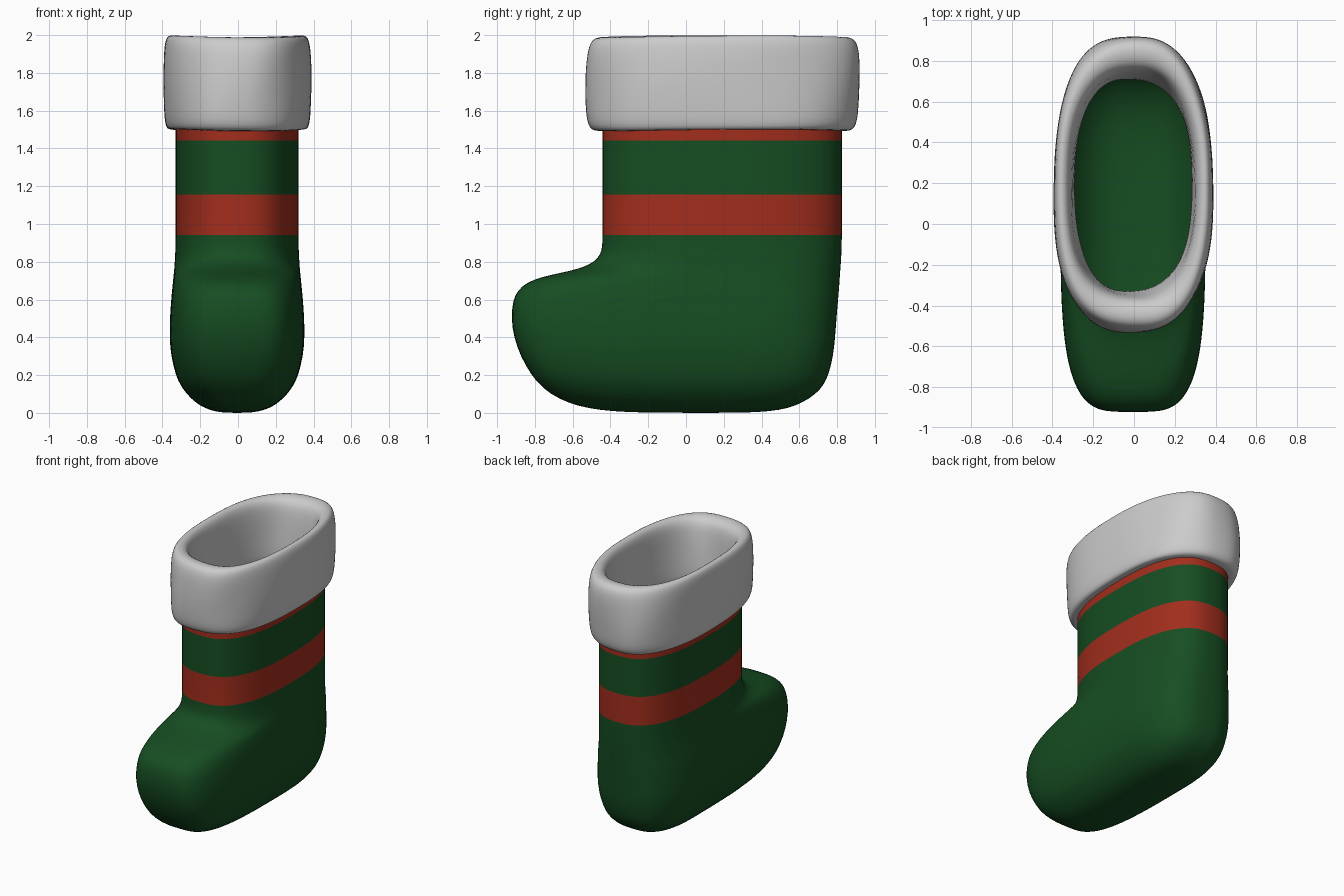
import bpy, bmesh, math

if "Cube" in bpy.data.objects:
    bpy.data.objects.remove(bpy.data.objects["Cube"])

SEG = 64
CX, CY = -0.005, 0.19


def spow(v, p):
    return math.copysign(abs(v) ** p, v)


def ring(bm, z, w, front, back, n_front, n_back, wobble=None):
    """Horizontal egg-shaped ring with separate front and back roundness."""
    verts = []
    for i in range(SEG):
        a = 2 * math.pi * i / SEG
        c, s = math.cos(a), math.sin(a)
        n, length = (n_back, back - CY) if s > 0 else (n_front, CY - front)
        x, y, dz = w * spow(c, 2 / n), length * spow(s, 2 / n), 0
        if wobble:
            k, dz = wobble(a, z)
            x, y = x * k, y * k
        verts.append(bm.verts.new((CX + x, CY + y, z + dz)))
    return verts


def bridge(bm, a, b, mat=0):
    for i in range(SEG):
        j = (i + 1) % SEG
        f = bm.faces.new((a[i], a[j], b[j], b[i]))
        f.material_index = mat


def finish(name, bm, mats=()):
    bmesh.ops.recalc_face_normals(bm, faces=bm.faces)
    for f in bm.faces:
        f.smooth = True
    me = bpy.data.meshes.new(name)
    bm.to_mesh(me)
    bm.free()
    ob = bpy.data.objects.new(name, me)
    bpy.context.collection.objects.link(ob)
    for m in mats:
        me.materials.append(m)
    sub = ob.modifiers.new("smooth", 'SUBSURF')
    sub.levels = sub.render_levels = 1


def material(name, color):
    m = bpy.data.materials.new(name)
    m.diffuse_color = color
    m.use_nodes = True
    m.node_tree.nodes["Principled BSDF"].inputs["Base Color"].default_value = m.diffuse_color
    return m


green = material("green_knit", (0.008, 0.075, 0.016, 1))
red = material("red_knit", (0.36, 0.027, 0.012, 1))

# Boot: z, half width, toe y, heel y, toe roundness, heel roundness
sections = [
    (0.000, .06, -.20, .30, 2.5, 2.5), (0.008, .12, -.40, .45, 2.8, 2.6),
    (0.025, .17, -.52, .54, 3.0, 2.7), (0.05, .215, -.62, .61, 3.2, 2.8),
    (0.10, .268, -.72, .69, 3.5, 2.8), (0.15, .302, -.775, .73, 3.7, 2.8),
    (0.20, .325, -.82, .755, 3.9, 2.8), (0.30, .350, -.877, .78, 4, 2.8),
    (0.40, .358, -.912, .79, 4, 2.8), (0.50, .356, -.927, .797, 4, 2.7),
    (0.60, .349, -.917, .806, 3.8, 2.7), (0.65, .344, -.89, .81, 3.5, 2.6),
    (0.69, .340, -.845, .813, 3.2, 2.6), (0.72, .337, -.765, .815, 3.0, 2.6),
    (0.74, .335, -.67, .816, 2.8, 2.6), (0.76, .333, -.58, .818, 2.7, 2.6),
    (0.785, .331, -.51, .82, 2.6, 2.6), (0.82, .329, -.465, .822, 2.6, 2.6),
    (0.86, .327, -.446, .824, 2.6, 2.6),
] + [(z, .325, -.442, .826, 2.6, 2.6) for z in (.91, 1.145, 1.45, 1.7)]
bm = bmesh.new()
prev = ring(bm, *sections[0])
bm.faces.new(prev)
for low, high in zip(sections, sections[1:]):
    cur = ring(bm, *high)
    bridge(bm, prev, cur, 1 if low[0] in (.91, 1.45) else 0)
    prev = cur
finish("boot", bm, (green, red))


# Fluffy cuff: closed loop of (0 inner .. 1 outer, z), slightly uneven
def fluff(a, z):
    k = 1 + .010 * math.sin(3 * a + 5 * z) + .006 * math.sin(5 * a - 9 * z)
    return k, .005 * math.sin(2 * a + 1)


profile = [(.70, 1.497), (.82, 1.502), (.92, 1.53), (.965, 1.59), (.99, 1.68),
           (1.0, 1.76), (.99, 1.84), (.965, 1.91), (.90, 1.965), (.78, 1.99),
           (.60, 1.995), (.40, 1.985), (.26, 1.96), (.17, 1.91), (.10, 1.80),
           (.03, 1.65), (0, 1.54), (.10, 1.50), (.40, 1.495)]
bm = bmesh.new()
loops = [ring(bm, z, .285 + .107 * k, -.325 - .211 * k, .705 + .213 * k,
              2.5, 2.5, fluff) for k, z in profile]
for a, b in zip(loops, loops[1:] + loops[:1]):
    bridge(bm, a, b)
finish("cuff", bm)
